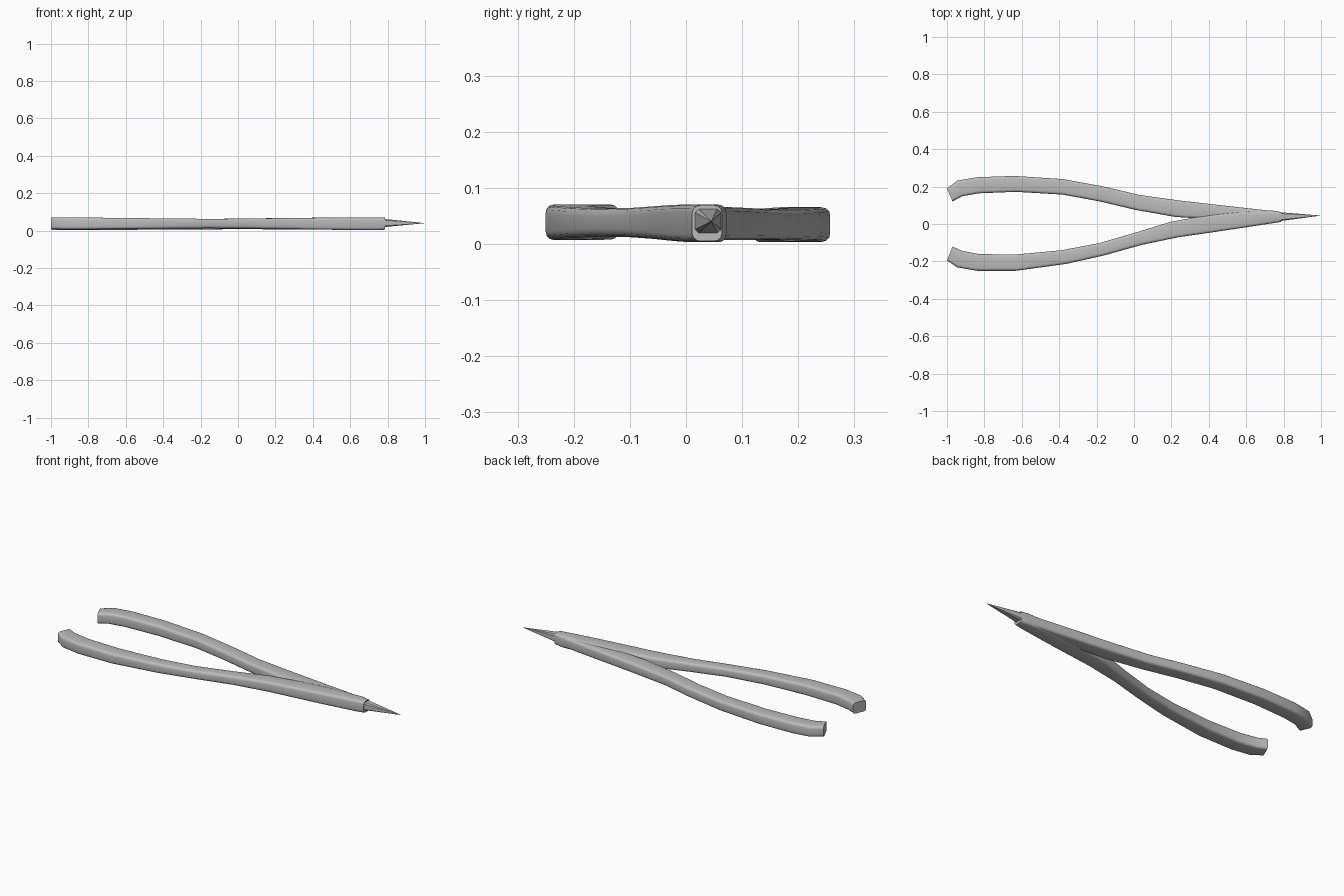
import bpy, bmesh, math
from mathutils import Vector

if "Cube" in bpy.data.objects:
    bpy.data.objects.remove(bpy.data.objects["Cube"])

steel = bpy.data.materials.new("brushed_steel")
steel.use_nodes = True
colour = (0.5, 0.5, 0.5, 1)
steel.diffuse_color = colour
steel.node_tree.nodes["Principled BSDF"].inputs["Base Color"].default_value = colour


def finish(bm, name, angle):
    bmesh.ops.recalc_face_normals(bm, faces=bm.faces)
    mesh = bpy.data.meshes.new(name)
    bm.to_mesh(mesh)
    bm.free()
    mesh.materials.append(steel)
    obj = bpy.data.objects.new(name, mesh)
    bpy.context.collection.objects.link(obj)
    bpy.ops.object.select_all(action="DESELECT")
    obj.select_set(True)
    bpy.context.view_layer.objects.active = obj
    bpy.ops.object.shade_smooth_by_angle(angle=math.radians(angle))
    return obj


def rounded_section(outer, inner, low, high, radius=0.014, steps=4):
    """Rounded rectangle standing across the arm."""
    a, b = Vector((*outer, 0)), Vector((*inner, 0))
    across = (b - a).normalized()
    middle = (a + b) / 2
    half_w, half_h = (b - a).length / 2, (high - low) / 2
    r = min(radius, half_w * 0.6, half_h * 0.6)
    ring = []
    for quarter in range(4):
        sx, sz = (1, 1, -1, -1)[(quarter + 1) % 4], (1, 1, -1, -1)[quarter]
        for i in range(steps):
            t = math.pi / 2 * (quarter + i / (steps - 1))
            u = sx * (half_w - r) + r * math.cos(t)
            v = sz * (half_h - r) + r * math.sin(t)
            ring.append(middle + across * u + Vector((0, 0, (low + high) / 2 + v)))
    return ring


def loft(name, stations):
    bm = bmesh.new()
    rings = [[bm.verts.new(p) for p in rounded_section(*s)] for s in stations]
    for r0, r1 in zip(rings, rings[1:]):
        for i in range(len(r0)):
            j = (i + 1) % len(r0)
            bm.faces.new((r0[i], r0[j], r1[j], r1[i]))
    bm.faces.new(rings[0])
    bm.faces.new(rings[-1])
    return finish(bm, name, 45)


# Arms: outer edge, inner edge, bottom, top at each station
loft("front_arm", [
    ((-1.0, -.195), (-.97, -.12), .008, .07),
    ((-.945, -.232), (-.925, -.142), .007, .07),
    ((-.84, -.25), (-.83, -.161), .007, .07),
    ((-.63, -.25), (-.63, -.163), .008, .068),
    ((-.36, -.213), (-.385, -.14), .011, .065),
    ((-.16, -.168), (-.185, -.102), .013, .063),
    ((.04, -.112), (.005, -.047), .012, .064),
    ((.24, -.07), (.19, .01), .009, .067),
    ((.43, -.043), (.40, .05), .006, .069),
    ((.57, -.022), (.56, .066), .004, .07),
    ((.74, .004), (.74, .072), .003, .07),
    ((.785, .011), (.785, .064), .005, .069),
])
loft("back_arm", [
    ((-1.0, .19), (-.97, .12), .003, .063),
    ((-.945, .232), (-.92, .148), .003, .065),
    ((-.84, .25), (-.83, .164), .003, .066),
    ((-.64, .257), (-.63, .172), .004, .065),
    ((-.38, .24), (-.38, .157), .006, .063),
    ((-.16, .2), (-.18, .12), .007, .061),
    ((.03, .155), (.01, .075), .008, .062),
    ((.24, .126), (.22, .038), .007, .064),
    ((.45, .102), (.42, .025), .007, .065),
    ((.62, .083), (.61, .024), .007, .066),
    ((.78, .065), (.78, .02), .008, .066),
])

# Pointed tip: slim faceted spike
bm = bmesh.new()
apex = bm.verts.new((1.0, .045, .04))
base = [bm.verts.new((.77, .039 + .025 * y, .041 + .023 * z))
        for y, z in ((-1, -.7), (-.7, -1), (.7, -1), (1, -.7),
                     (1, .7), (.7, 1), (-.7, 1), (-1, .7))]
bm.faces.new(base)
for i in range(len(base)):
    bm.faces.new((base[i], base[(i + 1) % len(base)], apex))
finish(bm, "pointed_tip", 30)
